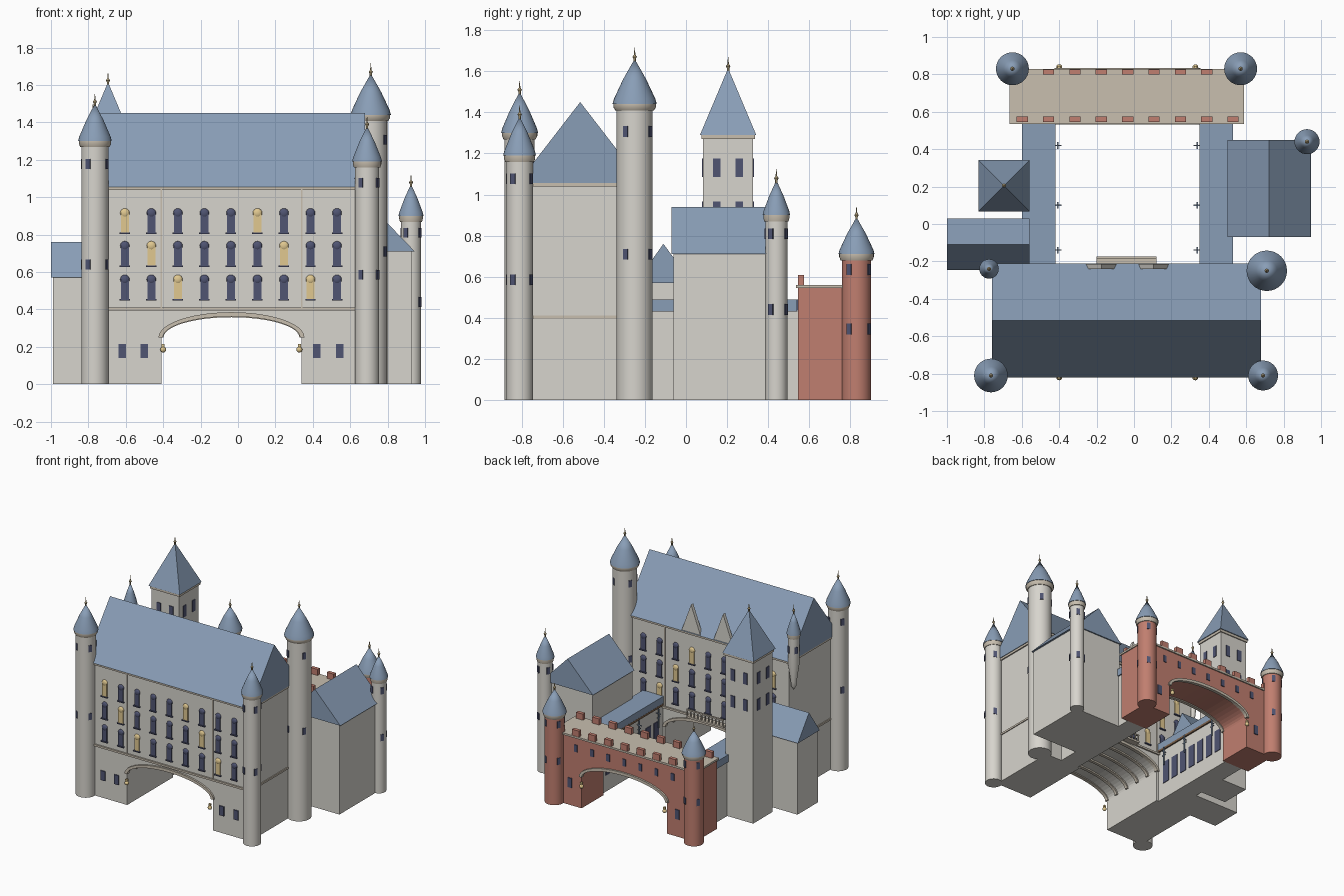
import bpy, bmesh, math
from math import pi, sin, cos
from mathutils import Matrix

if "Cube" in bpy.data.objects:
    bpy.data.objects.remove(bpy.data.objects["Cube"])


def material(name, rgb):
    m = bpy.data.materials.new(name)
    m.diffuse_color = (*rgb, 1)
    m.use_nodes = True
    m.node_tree.nodes["Principled BSDF"].inputs["Base Color"].default_value = m.diffuse_color
    return m


WALL = material("pale_stone", (.68, .66, .61))
ROOF = material("blue_slate", (.25, .34, .47))
RED = material("red_brick", (.53, .21, .16))
TRIM = material("beige_trim", (.58, .52, .43))
DARK = material("dark_glass", (.08, .09, .17))
LIT = material("lit_glass", (.75, .58, .28))
WOOD = material("brown_wood", (.2, .12, .07))
GOLD = material("dull_gold", (.4, .32, .18))


def finish(name, bm, mat, smooth=False):
    bmesh.ops.recalc_face_normals(bm, faces=bm.faces)
    me = bpy.data.meshes.new(name)
    bm.to_mesh(me)
    bm.free()
    me.materials.append(mat)
    ob = bpy.data.objects.new(name, me)
    bpy.context.collection.objects.link(ob)
    if smooth:
        bpy.ops.object.select_all(action='DESELECT')
        ob.select_set(True)
        bpy.context.view_layer.objects.active = ob
        bpy.ops.object.shade_smooth_by_angle(angle=math.radians(35))
    return ob


def boxes(name, items, mat):
    """Each item: x0, x1, y0, y1, z0, z1, optional rotation matrix applied after."""
    bm = bmesh.new()
    for x0, x1, y0, y1, z0, z1, *rot in items:
        m = Matrix.Translation(((x0+x1)/2, (y0+y1)/2, (z0+z1)/2)) @ Matrix.Diagonal((x1-x0, y1-y0, z1-z0, 1))
        bmesh.ops.create_cube(bm, size=1, matrix=rot[0] @ m if rot else m)
    return finish(name, bm, mat)


def prism(name, pts, a, b, mat, axis='y'):
    """Extrude a profile (u, z) between a and b along the axis."""
    bm = bmesh.new()
    place = (lambda u, z, t: (u, t, z)) if axis == 'y' else (lambda u, z, t: (t, u, z))
    ends = [[bm.verts.new(place(u, z, t)) for u, z in pts] for t in (a, b)]
    for e in ends:
        bm.faces.new(e)
    for i in range(len(pts)):
        j = (i + 1) % len(pts)
        bm.faces.new((ends[0][i], ends[0][j], ends[1][j], ends[1][i]))
    return finish(name, bm, mat)


def lathe(name, prof, x, y, mat, seg=32):
    bm = bmesh.new()
    vs = [bm.verts.new((x + r, y, z)) for r, z in prof]
    es = [bm.edges.new(p) for p in zip(vs, vs[1:])]
    bmesh.ops.spin(bm, geom=vs + es, cent=(x, y, 0), axis=(0, 0, 1), angle=2*pi, steps=seg)
    bmesh.ops.remove_doubles(bm, verts=bm.verts, dist=1e-5)
    return finish(name, bm, mat, True)


def finial(name, x, y, z):
    lathe(name, [(0, z-.03), (.006, z-.025), (.006, z), (.011, z+.01), (.004, z+.02), (0, z+.06)], x, y, GOLD, 12)


def tower(name, x, y, r, h, cr, ch, mat=WALL, z0=0):
    body = [(0, z0), (r, z0), (r, h), (0, h)]
    if z0:
        body = [(0, z0-.2), (.018, z0-.17), (.022, z0-.13), (r, z0), (r, h), (0, h)]
    lathe(name + "_body", body, x, y, mat)
    lathe(name + "_collar", [(0, h-.012), (r+.005, h-.012), (cr-.004, h+.005), (cr-.004, h+.02), (0, h+.02)], x, y, TRIM)
    lathe(name + "_roof", [(0, h+.02), (cr, h+.02), (cr*.93, h+.02+ch*.12), (cr*.52, h+.02+ch*.55), (0, h+.02+ch)], x, y, ROOF)
    finial(name + "_finial", x, y, h+.02+ch)
    zs = (h*.92, h*.5) if not z0 else (h*.92,)
    boxes(name + "_windows", [(r-.01, r+.004, -.013, .013, z-.026, z+.026,
          Matrix.Translation((x, y, 0)) @ Matrix.Rotation(math.radians(60+90*k), 4, 'Z'))
          for z in zs for k in range(4)], DARK)


CX, HALF, SPRING, RISE = -.035, .375, .25, .12


def arch(grow=0, n=24):
    return [(CX - (HALF+grow)*cos(pi*i/n), SPRING + (RISE+grow)*sin(pi*i/n)) for i in range(n+1)]


def arch_band(name, y0, y1, out, inn, mat):
    prism(name, arch(out) + arch(-inn)[::-1], y0, y1, mat)


def arched_block(name, x0, x1, y0, y1, top, mat):
    prism(name, [(x0, 0), (CX-HALF, 0)] + arch() + [(CX+HALF, 0), (x1, 0), (x1, top), (x0, top)], y0, y1, mat)


def lamps(name, y):
    bm = bmesh.new()
    for x in (-.40, .328):
        bmesh.ops.create_uvsphere(bm, u_segments=12, v_segments=8, radius=.016, matrix=Matrix.Translation((x, y, .185)))
        bmesh.ops.create_cube(bm, size=.016, matrix=Matrix.Translation((x, y, .208)))
    finish(name, bm, LIT, True)


# Great hall with a vaulted passage
arched_block("hall_walls", -.745, .665, -.80, -.225, 1.05, WALL)
prism("hall_roof", [(-.82, 1.055), (-.21, 1.055), (-.515, 1.45)], -.76, .68, ROOF, 'x')
boxes("hall_cornice", [(-.755, .675, -.813, -.215, 1.038, 1.06)], TRIM)
for side, y in (("front", -.80), ("back", -.225)):
    s = -1 if side == "front" else 1
    boxes(f"hall_{side}_string_course", [(-.75, .67, min(y, y+s*.012), max(y, y+s*.012), .395, .41)], TRIM)
    boxes(f"hall_{side}_pilasters", [(x-.004, x+.004, y-.006, y+.006, .41, 1.04) for x in (CX-HALF, CX+HALF)], TRIM)
    arch_band(f"hall_{side}_arch_trim", y-.014, y+.014, .015, .008, TRIM)
    # Arched windows, some lit
    glass, heads = {0: [], 1: []}, {0: [], 1: []}
    sills = []
    for row, z in enumerate((.81, .635, .455)):
        for col in range(9):
            x, lit = -.605 + .1418*col, int(col % 5 == row)
            glass[lit].append((x-.021, x+.021, y-.008, y+.008, z, z+.105))
            heads[lit].append((x, y, z+.105))
            sills.append((x-.028, x+.028, y-.014, y+.014, z-.008, z))
    for lit, m in ((0, DARK), (1, LIT)):
        label = "lit" if lit else "dark"
        boxes(f"hall_{side}_{label}_windows", glass[lit], m)
        bm = bmesh.new()
        for p in heads[lit]:
            bmesh.ops.create_uvsphere(bm, u_segments=16, v_segments=8, radius=.025,
                                      matrix=Matrix.Translation(p) @ Matrix.Diagonal((1, .5, 1, 1)))
        finish(f"hall_{side}_{label}_window_heads", bm, m, True)
    boxes(f"hall_{side}_sills", sills, DARK)
boxes("hall_side_string_course", [(.66, .672, -.80, -.225, .395, .41), (-.752, -.74, -.80, -.225, .395, .41)], TRIM)
boxes("hall_low_windows", [(x-.02, x+.02, -.808, -.79, .14, .215) for x in (-.62, -.5, .42, .545)], DARK)
for i in range(4):
    arch_band(f"hall_vault_rib_{i+1}", -.70 + i*.12, -.675 + i*.12, .005, .012, TRIM)
lamps("hall_front_lamps", -.82)

# Courtyard-side gables and balcony
for i, x in enumerate((-.175, .105)):
    prism(f"hall_gable_{i+1}", [(x-.085, 1.05), (x+.085, 1.05), (x, 1.28)], -.24, -.213, WALL)
boxes("balcony", [(-.2, .12, -.23, -.175, .395, .41), (-.2, .12, -.187, -.175, .455, .465)]
      + [(x-.004, x+.004, -.185, -.177, .41, .46) for x in [-.195 + .031*i for i in range(11)]], TRIM)

# Round towers
tower("front_left_tower", -.765, -.81, .073, 1.28, .09, .2)
tower("front_right_tower", .69, -.81, .065, 1.17, .08, .19)
tower("great_tower", .71, -.25, .088, 1.42, .108, .22)
tower("side_tower", .925, .44, .054, .88, .067, .17)
tower("hanging_turret", -.775, -.24, .04, 1.26, .052, .17, WALL, 1.03)
for side, x in (("left", -.65), ("right", .57)):
    tower(f"gate_{side}_tower", x, .83, .071, .69, .088, .18, RED)

# Square keep
KX, KY = -.695, .205
boxes("keep_walls", [(KX-.122, KX+.122, KY-.122, KY+.122, 0, 1.28)], WALL)
boxes("keep_collar", [(KX-.13, KX+.13, KY-.13, KY+.13, 1.27, 1.292)], TRIM)
bm = bmesh.new()
bmesh.ops.create_cone(bm, cap_ends=True, segments=4, radius1=.137*math.sqrt(2), radius2=0, depth=.325,
                      matrix=Matrix.Translation((KX, KY, 1.4525)) @ Matrix.Rotation(pi/4, 4, 'Z'))
finish("keep_roof", bm, ROOF)
finial("keep_finial", KX, KY, 1.615)
boxes("keep_windows", [(.115, .127, u-.018, u+.018, z-.045, z+.045,
      Matrix.Translation((KX, KY, 0)) @ Matrix.Rotation(k*pi/2, 4, 'Z'))
      for k in range(4) for u in (-.055, .055) for z in (1.13, .92)], DARK)

# Side houses with gable roofs
boxes("right_house_walls", [(.51, .93, -.06, .44, 0, .71)], WALL)
prism("right_house_roof", [(.5, .71), (.945, .71), (.7225, .94)], -.07, .45, ROOF)
boxes("left_house_walls", [(-.99, -.57, -.235, .02, 0, .57)], WALL)
prism("left_house_roof", [(-.245, .57), (.03, .57), (-.11, .76)], -1, -.56, ROOF, 'x')

# Courtyard wings
for side, inner, outer, s in (("left", -.43, -.59, 1), ("right", .36, .52, -1)):
    lo, hi = min(inner, outer), max(inner, outer)
    boxes(f"{side}_wing_walls", [(lo, hi, -.23, .55, 0, .43)], WALL)
    boxes(f"{side}_wing_roof", [(lo-.01, hi+.01, -.22, .54, .43, .488)], ROOF)
    boxes(f"{side}_wing_beam", [(inner-.011, inner+.011, -.22, .54, .415, .432)], WOOD)
    boxes(f"{side}_wing_windows", [(inner-.005, inner+.005, y-.032, y+.032, .13, .31)
                                   for y in [-.14 + .1*i for i in range(7)]], DARK)
    x = inner + s*.022
    boxes(f"{side}_wing_brackets", [b for y in (-.14, .1, .42) for b in
          ((x-.004, x+.004, y-.004, y+.004, .27, .42), (x-.02, x+.02, y-.003, y+.003, .38, .386),
           (x-.003, x+.003, y-.018, y+.018, .35, .356))], ROOF)

# Red gatehouse
arched_block("gate_walls", -.655, .58, .545, .82, .545, RED)
boxes("gate_walk", [(-.665, .588, .535, .83, .545, .56)], TRIM)
boxes("gate_merlons", [(x-.03, x+.03, y-.014, y+.014, .56, .608)
                       for y in (.56, .813) for x in [-.598 + .141*i for i in range(9)]], RED)
boxes("gate_slots", [(x-.014, x+.014, y-.006, y+.006, .435, .49)
                     for y in (.545, .82) for x in [-.458 + .141*i for i in range(7)]], DARK)
boxes("gate_low_windows", [(x-.018, x+.018, .812, .827, .14, .215) for x in (-.5, .44)], DARK)
arch_band("gate_back_arch_trim", .808, .834, .015, .008, TRIM)
arch_band("gate_court_arch_trim", .531, .557, .015, .008, TRIM)
lamps("gate_lamps", .838)
